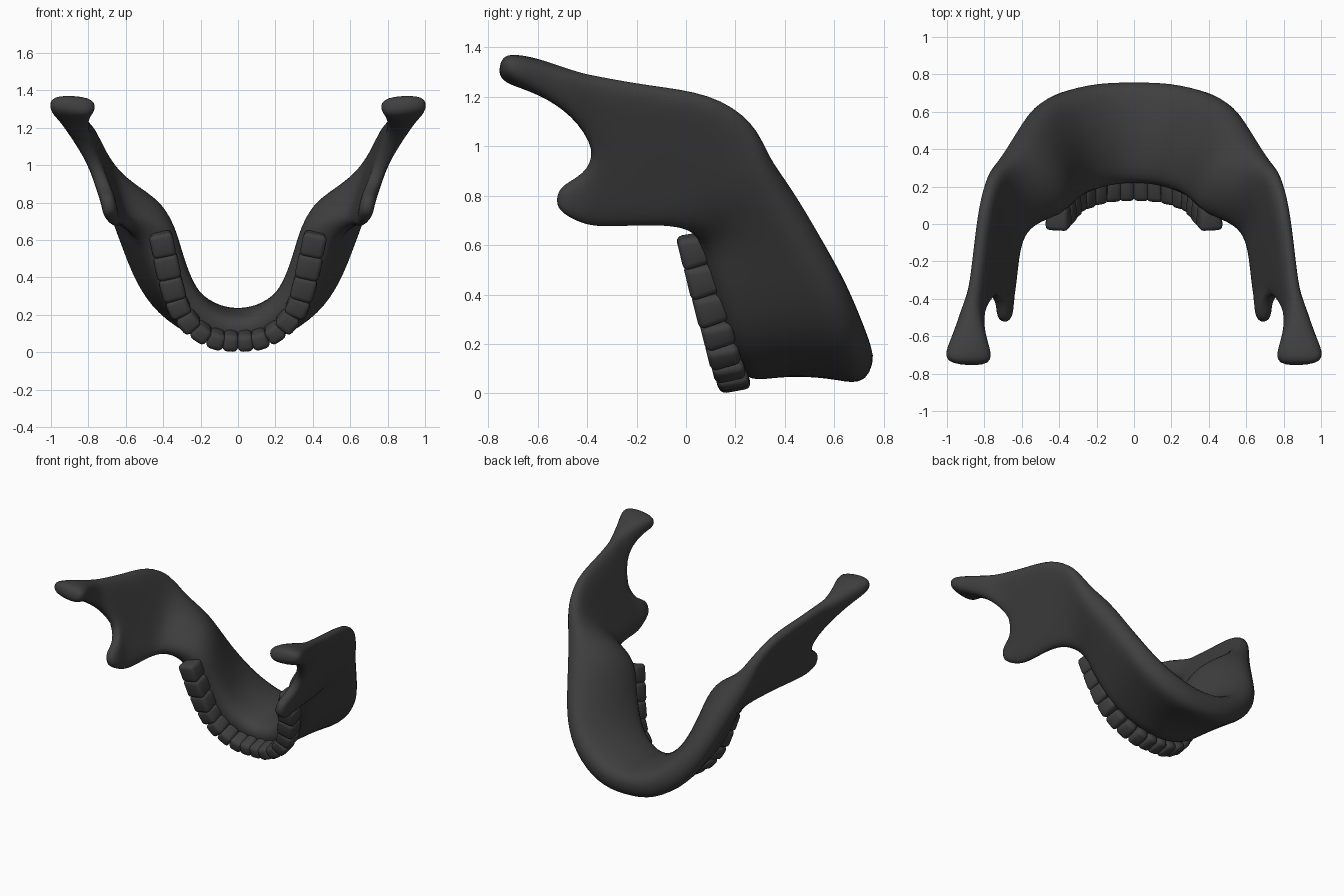
import bpy, bmesh
from mathutils import Vector, Matrix

if "Cube" in bpy.data.objects:
    bpy.data.objects.remove(bpy.data.objects["Cube"])

mat = bpy.data.materials.new("dark_grey")
mat.diffuse_color = (0.05, 0.05, 0.05, 1)
mat.use_nodes = True
mat.node_tree.nodes["Principled BSDF"].inputs["Base Color"].default_value = mat.diffuse_color
T = 0.3  # largest plate thickness


def finish(ob):
    ob.data.materials.append(mat)
    for p in ob.data.polygons:
        p.use_smooth = True


# Jaw: a half sheet of stations (tooth edge, lower edge, thickness at each, inner bulge),
# split in two at the notch
stations = [
    ((0, .22, .10), (0, .76, .11), .14, .19, 0),
    ((.14, .205, .135), (.21, .757, .135), .15, .19, .012),
    ((.26, .165, .235), (.41, .71, .27), .17, .17, .02),
    ((.325, .13, .36), (.52, .645, .43), .18, .15, .025),
    ((.375, .09, .49), (.59, .545, .60), .18, .14, .035),
    ((.43, .05, .63), (.66, .43, .79), .18, .14, .055),
    ((.57, .00, .675), (.715, .335, .95), .11, .12, .03),
    ((.615, -.10, .68), (.76, .285, 1.10), .08, .09, 0),
    ((.63, -.20, .675), (.81, .11, 1.22), .07, .09, 0),
    ((.64, -.30, .67), (.84, -.15, 1.25), .07, .09, 0),
    ((.65, -.37, .67), (.865, -.36, 1.29), .07, .09, 0),
]
coronoid = [
    [((.67, -.44, .69), .07), ((.685, -.44, .78), .09), ((.71, -.41, .89), .07)],
    [((.69, -.52, .74), .07), ((.695, -.53, .79), .08), ((.705, -.51, .84), .07)],
]
condyle = [
    [((.84, -.46, 1.125), .09), ((.865, -.45, 1.21), .11), ((.88, -.43, 1.30), .09)],
    [((.87, -.60, 1.21), .15), ((.88, -.59, 1.28), .18), ((.885, -.57, 1.35), .15)],
    [((.895, -.70, 1.24), .20), ((.885, -.69, 1.31), .27), ((.88, -.67, 1.375), .22)],
    [((.895, -.755, 1.28), .19), ((.885, -.76, 1.325), .25), ((.88, -.74, 1.37), .21)],
]
verts, weights, faces = [], [], []


def add(co, t):
    verts.append(tuple(co))
    weights.append(t / T)
    return len(verts) - 1


def bridge(a, b):
    for j in range(len(a) - 1):
        faces.append((a[j], a[j + 1], b[j + 1], b[j]))


prev = None
for i, (a, b, ta, tb, bulge) in enumerate(stations):
    row = []
    for j in range(5):
        v = j / 4
        hump = 4 * v * (1 - v)
        co = Vector(a).lerp(Vector(b), v) + Vector((-.8, 0, .6)) * bulge * hump
        if i < 3:  # hollow above the chin
            co.z += (.04, .03, .01)[i] * hump
        row.append(add(co, ta + (tb - ta) * v + 2 * bulge * hump))
    if prev:
        bridge(prev, row)
    prev = row
for branch, start in ((coronoid, prev[:3]), (condyle, prev[2:])):
    for st in branch:
        row = [add(c, t) for c, t in st]
        bridge(start, row)
        start = row

me = bpy.data.meshes.new("jaw_bone")
me.from_pydata(verts, [], faces)
jaw = bpy.data.objects.new("jaw_bone", me)
bpy.context.collection.objects.link(jaw)
vg = jaw.vertex_groups.new(name="thickness")
for i, w in enumerate(weights):
    vg.add([i], min(w, 1), 'REPLACE')
finish(jaw)
m = jaw.modifiers.new("mirror", 'MIRROR')
m.use_clip = True
s = jaw.modifiers.new("solidify", 'SOLIDIFY')
s.thickness, s.offset, s.vertex_group = T, 0, "thickness"
d = jaw.modifiers.new("subdivide", 'SUBSURF')
d.levels = d.render_levels = 2

# Teeth: rounded, root-tapered blocks along the arch (centre, width along arch, depth across, tip thinning)
teeth = [
    ("incisor", (.040, .19, .058), .088, .12, .75),
    ("incisor", (.118, .185, .068), .094, .12, .75),
    ("canine", (.198, .17, .105), .10, .12, .75),
    ("premolar", (.265, .15, .165), .105, .125, .85),
    ("premolar", (.318, .13, .245), .11, .125, .95),
    ("molar", (.350, .10, .345), .135, .13, 1),
    ("molar", (.378, .068, .462), .14, .135, 1),
    ("molar", (.403, .038, .580), .135, .13, 1),
]
axis = Vector((0, -.97, -.24)).normalized()


def tooth(name, pos, tangent, w, depth, thin):
    t = (tangent - axis * tangent.dot(axis)).normalized()
    lab = axis.cross(t)
    bm = bmesh.new()
    bmesh.ops.create_cube(bm, size=1)
    for v in bm.verts:
        tip = v.co.z > 0
        v.co.x *= w * (1 if tip else .85)
        v.co.y *= depth * (thin if tip else .9)
        v.co.z *= .13
    bmesh.ops.bevel(bm, geom=bm.edges[:], offset=.027, segments=3, profile=.5, affect='EDGES')
    rot = Matrix((t, lab, axis)).transposed()
    bm.transform(Matrix.Translation(pos) @ rot.to_4x4())
    bmesh.ops.recalc_face_normals(bm, faces=bm.faces)
    me = bpy.data.meshes.new(name)
    bm.to_mesh(me)
    bm.free()
    ob = bpy.data.objects.new(name, me)
    bpy.context.collection.objects.link(ob)
    finish(ob)


pts = [Vector((-.04, .19, .058))] + [Vector(t[1]) for t in teeth]
for k, (name, p, w, depth, thin) in enumerate(teeth):
    tan = pts[min(k + 2, len(pts) - 1)] - pts[k]
    for side, label in ((1, "left"), (-1, "right")):
        flip = Vector((side, 1, 1))
        tooth(f"{name}_{k + 1}_{label}", Vector(p) * flip, tan * flip, w, depth, thin)
